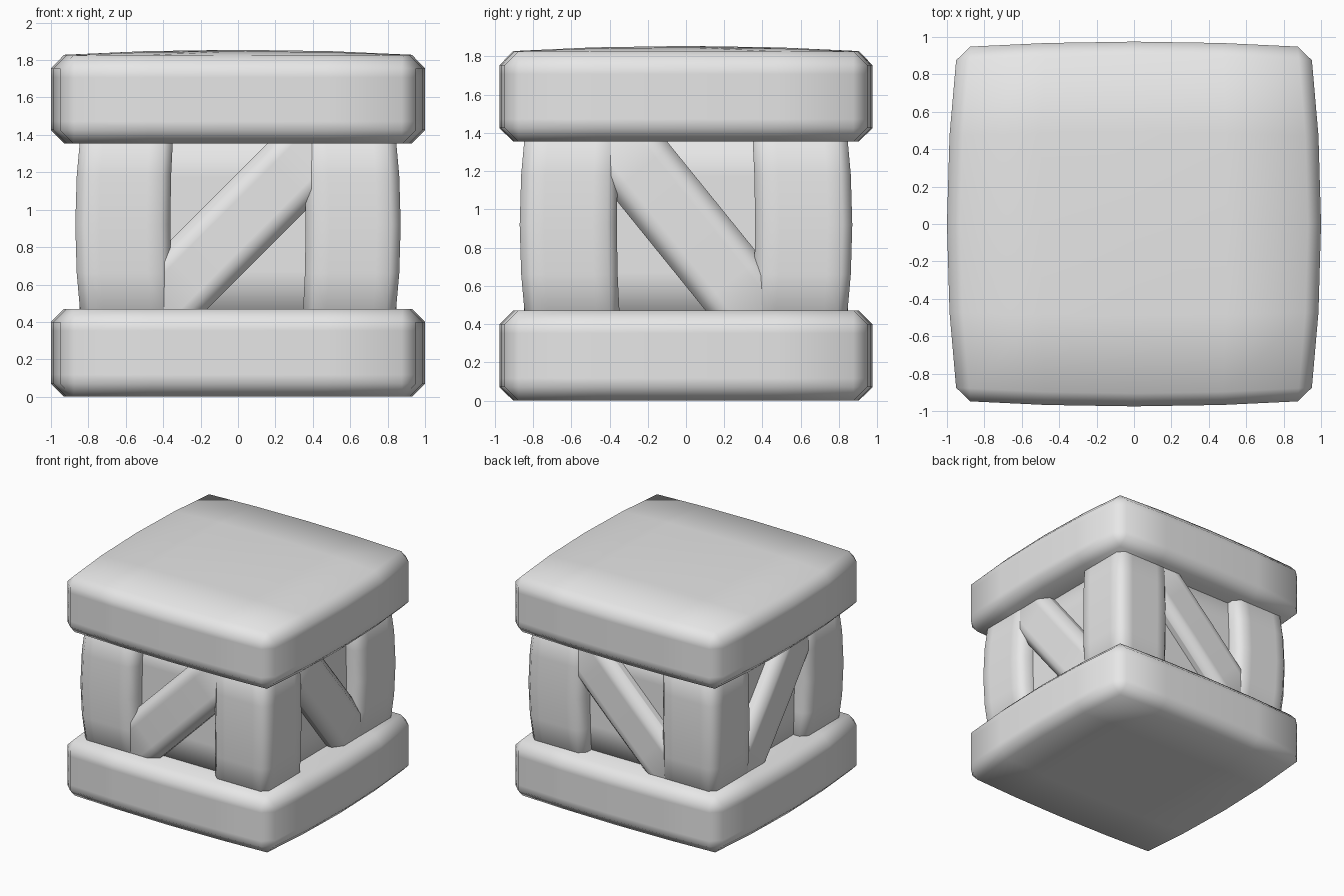
import bpy, bmesh
from math import radians
from mathutils import Matrix, Vector

cube = bpy.data.objects.get("Cube")
if cube:
    bpy.data.objects.remove(cube, do_unlink=True)

grey = bpy.data.materials.new("plain_grey")
grey.use_nodes = True
grey.diffuse_color = (0.8, 0.8, 0.8, 1)
grey.node_tree.nodes["Principled BSDF"].inputs["Base Color"].default_value = (0.8, 0.8, 0.8, 1)


def swell(t):
    """Outward curve: 1 in the middle, 0 at both ends."""
    return 1 - t * t


def block(name, shape, bevel, matrix=Matrix()):
    """Subdivided cube (-1..1) reshaped by a function, with chamfered edges."""
    bm = bmesh.new()
    bmesh.ops.create_cube(bm, size=2)
    bmesh.ops.subdivide_edges(bm, edges=bm.edges[:], cuts=3, use_grid_fill=True)
    for v in bm.verts:
        v.co = matrix @ Vector(shape(*v.co))
    bmesh.ops.recalc_face_normals(bm, faces=bm.faces[:])
    for f in bm.faces:
        f.smooth = True
    mesh = bpy.data.meshes.new(name)
    bm.to_mesh(mesh)
    bm.free()
    mesh.materials.append(grey)
    obj = bpy.data.objects.new(name, mesh)
    bpy.context.collection.objects.link(obj)
    if bevel:
        mod = obj.modifiers.new("chamfer", "BEVEL")
        mod.width = bevel
        mod.segments = 1
        mod.limit_method = "ANGLE"
        mod.angle_limit = radians(40)
    return obj


# Base and cap slabs with bowed sides; the cap has a domed top
def slab(bottom, dome):
    def shape(u, v, w):
        z = bottom + 0.235 * (1 + w)
        if w > 0.99:
            z += dome * swell(u) * swell(v)
        return (u * (0.945 + 0.055 * swell(v)), v * (0.945 + 0.03 * swell(u)), z)
    return shape


block("base_slab", slab(0.0, 0), 0.07)
block("cap_slab", slab(1.355, 0.03), 0.07)

# Recessed core behind the braces
block("core", lambda u, v, w: (0.74 * u, 0.74 * v, 0.92 + 0.5 * w), 0)

# Corner posts, bowed outwards at mid height
for side_x, x_name in ((1, "left"), (-1, "right")):
    for side_y, y_name in ((-1, "front"), (1, "back")):
        def post(u, v, w):
            centre = 0.592 + 0.024 * swell(w)
            half = 0.247 + 0.007 * swell(w)
            return (side_x * centre + half * u, side_y * centre + half * v, 0.92 + 0.52 * w)
        block(f"{y_name}_{x_name}_post", post, 0.05)


# Diagonal braces, one on each side
def brace(u, v, w):
    return (0.75 * u, v * (0.12 + 0.012 * swell(u)), 0.2 * w)


for name, turn, slope in (("front", 0, 45), ("left", 90, -51), ("back", 180, -45), ("right", 270, 51)):
    place = (Matrix.Rotation(radians(turn), 4, "Z")
             @ Matrix.Translation((0, -0.72, 0.915))
             @ Matrix.Rotation(radians(-slope), 4, "Y"))
    block(f"{name}_brace", brace, 0.06, place)
